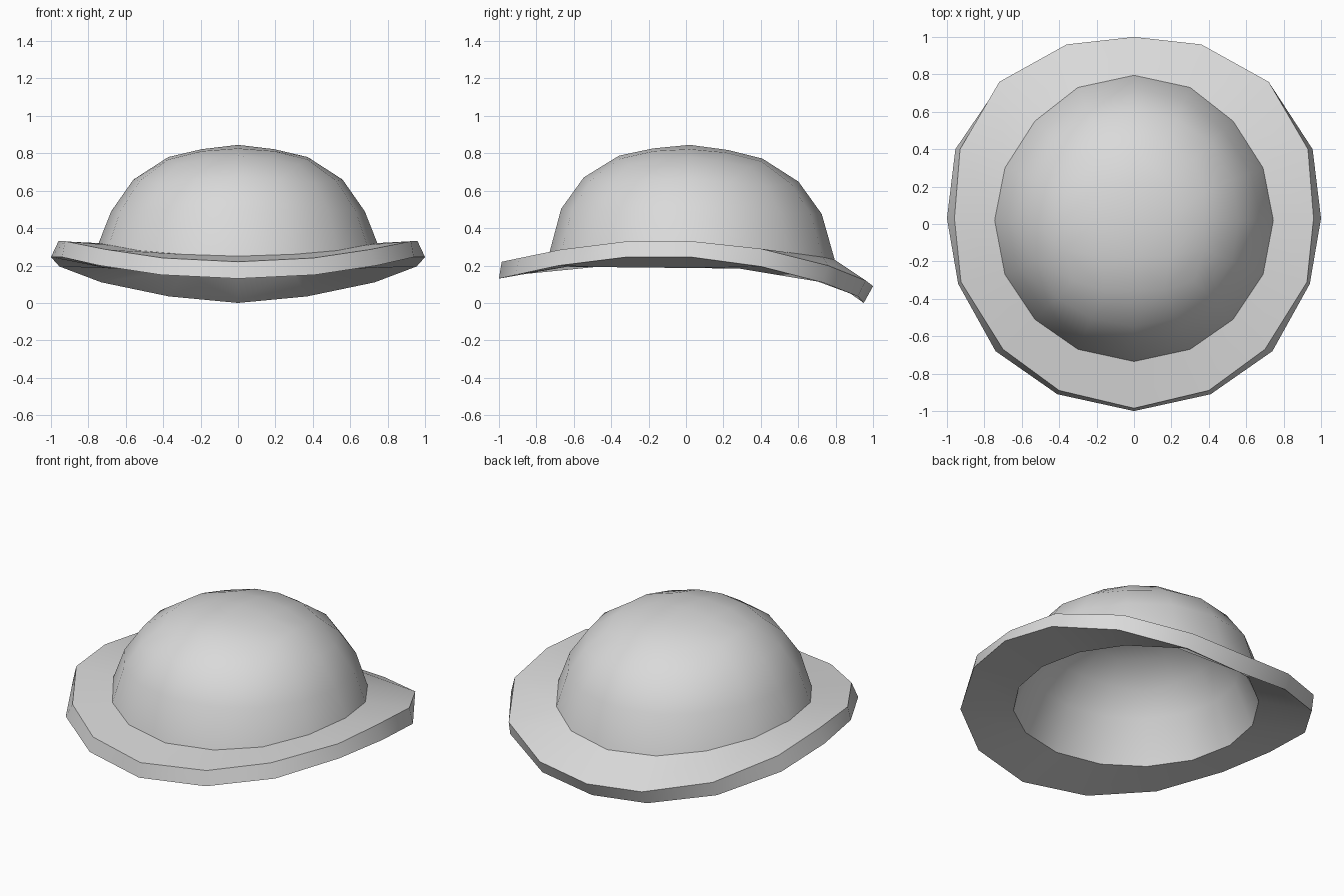
import bpy, bmesh, math

cube = bpy.data.objects.get("Cube")
if cube:
    bpy.data.objects.remove(cube)

grey = bpy.data.materials.new("light_grey")
grey.use_nodes = True
grey.diffuse_color = (0.7, 0.7, 0.7, 1)
grey.node_tree.nodes["Principled BSDF"].inputs["Base Color"].default_value = (0.7, 0.7, 0.7, 1)


def mirrored(half):
    """Close a half outline (back to front along +x) into a full ring."""
    return half + [(-x, y, z) for x, y, z in half[-2:0:-1]]


# Half outlines of the brim edge and of the line where dome and brim meet
brim_top = mirrored([(0, 1, .09), (.36, .96, .12), (.72, .76, .20),
                     (.93, .4, .29), (.96, .03, .33), (.925, -.31, .33),
                     (.7, -.67, .285), (.4, -.89, .24), (0, -.985, .22)])
brim_bottom = mirrored([(0, .95, 0), (.37, .92, .035), (.73, .73, .11),
                        (.955, .4, .195), (1, .03, .245), (.94, -.32, .245),
                        (.74, -.68, .2), (.41, -.91, .15), (0, -1, .13)])
joint = mirrored([(0, .795, .23), (.3, .73, .245), (.53, .55, .27),
                  (.69, .3, .3), (.745, .02, .32), (.69, -.27, .31),
                  (.53, -.51, .28), (.3, -.67, .26), (0, -.735, .25)])

# Opening under the dome lies on one nearly level plane
opening = [(x * .95, y * .95, .187 - .01 * y) for x, y, z in joint]


def dome_ring(base, steps):
    """Shrink a ring; the steps (scale, height) repeat around each quarter."""
    ring = []
    for i, (x, y, z) in enumerate(base):
        scale, height = steps[i % len(steps)]
        ring.append((x * scale, .02 + (y - .02) * scale, height - .02 * y * scale))
    return ring


def dome(base, wall, shoulder, cap, crown):
    """Two full rings, the squarish cap outline and the small ring in the cap."""
    return [dome_ring(base, wall), dome_ring(base, shoulder),
            dome_ring(base, cap)], dome_ring(base[::2], crown)


outer, outer_crown = dome(
    joint, [(.91, .49)], [(.75, .66), (.76, .65), (.78, .632), (.76, .65)],
    [(.5, .78), (.54, .764), (.61, .735), (.54, .764)], [(.26, .822), (.36, .808)])
inner, inner_crown = dome(
    opening, [(.85, .44)], [(.69, .598), (.7, .588), (.72, .57), (.7, .588)],
    [(.46, .702), (.5, .688), (.56, .66), (.5, .688)], [(.24, .737), (.33, .723)])

# One closed shell: outer dome, brim, opening, inner dome
rings = outer[::-1] + [joint, brim_top, brim_bottom, opening] + inner
bm = bmesh.new()
loops = [[bm.verts.new(p) for p in ring] for ring in rings]
for a, b in zip(loops, loops[1:]):
    for i in range(len(a)):
        j = (i + 1) % len(a)
        bm.faces.new((a[i], b[i], b[j], a[j]))

# Each cap is a four by four grid, filled one quarter at a time
for edge, crown, top in ((loops[0], outer_crown, .845), (loops[-1], inner_crown, .757)):
    apex = bm.verts.new((0, .02, top))
    mid = [bm.verts.new(p) for p in crown]
    for q in range(4):
        e = [edge[(4 * q + k) % 16] for k in range(5)]
        m = [mid[(2 * q + k) % 8] for k in range(3)]
        bm.faces.new((e[0], e[1], m[1], m[0]))
        bm.faces.new((e[1], e[2], e[3], m[1]))
        bm.faces.new((e[3], e[4], m[2], m[1]))
        bm.faces.new((m[0], m[1], m[2], apex))
bmesh.ops.recalc_face_normals(bm, faces=bm.faces)

mesh = bpy.data.meshes.new("domed_hat")
bm.to_mesh(mesh)
bm.free()
mesh.materials.append(grey)
hat = bpy.data.objects.new("domed_hat", mesh)
bpy.context.collection.objects.link(hat)

# Smooth dome and brim with crisp creases
bpy.ops.object.select_all(action='DESELECT')
hat.select_set(True)
bpy.context.view_layer.objects.active = hat
bpy.ops.object.shade_smooth_by_angle(angle=math.radians(33))
